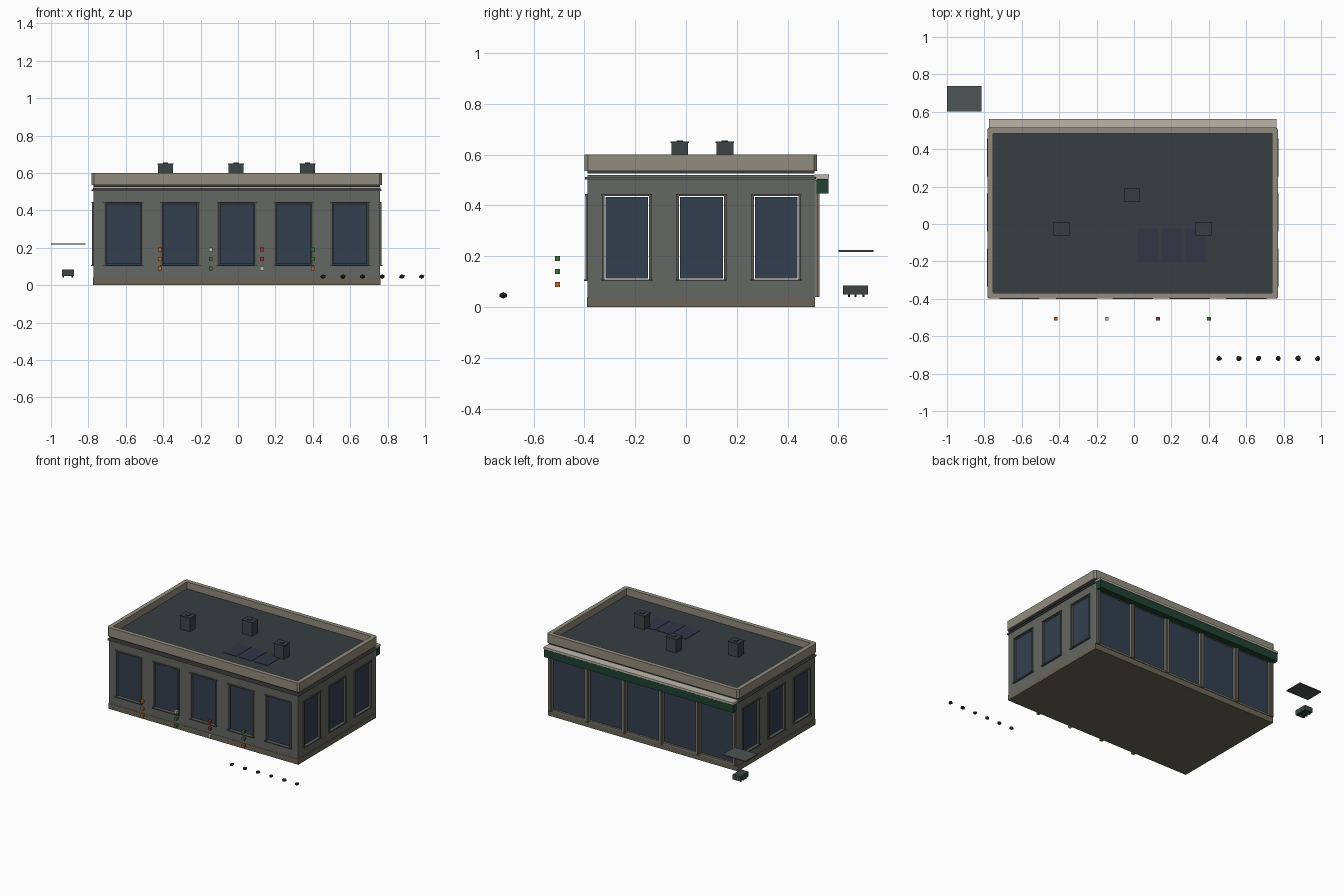
import bpy, bmesh, random
from mathutils import Vector

if "Cube" in bpy.data.objects:
    bpy.data.objects.remove(bpy.data.objects["Cube"])

random.seed(3)
mats = {}
COL = dict(wall=(.13, .135, .125), stone=(.29, .265, .215), base=(.145, .13, .095), trim=(.10, .095, .08),
           post=(.20, .185, .15), glass=(.034, .05, .078), roof=(.038, .047, .054),
           metal=(.048, .06, .06), dark=(.012, .012, .012), canopy=(.075, .09, .088),
           awning=(.014, .055, .034), pale=(.50, .47, .41), orange=(.50, .14, .02), green=(.04, .18, .03),
           red=(.33, .04, .03), white=(.55, .55, .52), leaf=(.018, .026, .012), panel=(.03, .04, .062))


def finish(name, bm, colour):
    me = bpy.data.meshes.new(name)
    bmesh.ops.recalc_face_normals(bm, faces=bm.faces)
    bm.to_mesh(me)
    bm.free()
    ob = bpy.data.objects.new(name, me)
    bpy.context.collection.objects.link(ob)
    if colour not in mats:
        mats[colour] = bpy.data.materials.new(colour)
        mats[colour].diffuse_color = (*COL[colour], 1)
    me.materials.append(mats[colour])
    return ob


def boxes(name, items, colour):
    """One object from boxes given as (x0, x1, y0, y1, z0, z1)."""
    bm = bmesh.new()
    for b in items:
        vs = bmesh.ops.create_cube(bm, size=1)['verts']
        for v in vs:
            v.co = Vector([(b[2*i] + b[2*i+1]) / 2 + v.co[i] * (b[2*i+1] - b[2*i]) for i in range(3)])
    return finish(name, bm, colour)


def ring(name, x0, x1, y0, y1, z0, z1, t, c, colour):
    """Rectangular band of thickness t with chamfered outer corners c."""
    def loop(k, c):
        a, b, d, e = x0 + k, x1 - k, y0 + k, y1 - k
        return [(a+c, d), (b-c, d), (b, d+c), (b, e-c), (b-c, e), (a+c, e), (a, e-c), (a, d+c)]
    bm = bmesh.new()
    path = [(0, z0), (0, z1), (t, z1), (t, z0)]
    rows = [[bm.verts.new((x, y, z)) for x, y in loop(k, c if k == 0 else .001)] for k, z in path]
    for i in range(4):
        for j in range(8):
            k = (j + 1) % 8
            bm.faces.new((rows[i][j], rows[i][k], rows[(i+1) % 4][k], rows[(i+1) % 4][j]))
    return finish(name, bm, colour)


X0, X1, Y0, Y1 = -.773, .759, -.388, .506
T = .018


# side frames: u along the wall, d outward from the wall face
def side(which):
    def f(u0, u1, d0, d1, z0, z1):
        if which == 'front':
            return (u0, u1, Y0 - d1, Y0 - d0, z0, z1)
        if which == 'back':
            return (u0, u1, Y1 + d0, Y1 + d1, z0, z1)
        if which == 'right':
            return (X1 + d0, X1 + d1, u0, u1, z0, z1)
        return (X0 - d1, X0 - d0, u0, u1, z0, z1)
    return f


def windowed_wall(which, a, b, centres, w):
    f = side(which)
    zb, zt, h = .109, .438, w / 2
    edges = [a] + [e for c in centres for e in (c - h, c + h)] + [b]
    wall = [f(a, b, -T, 0, .035, zb), f(a, b, -T, 0, zt, .52)]
    wall += [f(edges[i], edges[i+1], -T, 0, zb, zt) for i in range(0, len(edges), 2)]
    boxes(which + '_wall', wall, 'wall')
    g, trim = .004, []
    for c in centres:
        trim += [f(c-h-.010, c-h, -.002, .007, zb, zt), f(c+h, c+h+.010, -.002, .007, zb, zt),
                 f(c-h-.012, c+h+.012, -.002, .009, zt, zt+.007),
                 f(c-h-.013, c+h+.013, -.002, .013, zb-.007, zb)]
    boxes(which + '_window_trim', trim, 'trim')
    boxes(which + '_glass', [f(c-h+g, c+h-g, -.013, -.006, zb+g, zt-g) for c in centres], 'glass')


# walls and windows
windowed_wall('front', X0, X1, [-.612 + .303 * i for i in range(5)], .19)
for s in ('left', 'right'):
    windowed_wall(s, Y0 + T, Y1, [-.233, .061, .355], .176)

# shopfront at the back
boxes('plinth', [(X0 - .002, X1 + .002, Y0 - .002, Y1 + .002, 0, .04)], 'base')
f = side('back')
posts = [X0 + .018 + i * (X1 - X0 - .036) / 5 for i in range(6)]
boxes('shopfront_posts', [f(p - .016, p + .016, -T, .012, .04, .5) for p in posts]
      + [f(p - .007, p + .007, .01, .019, .04, .5) for p in posts], 'post')
boxes('shopfront_glass', [f(a + .018, b - .018, -.012, -.005, .055, .45)
                          for a, b in zip(posts, posts[1:])], 'glass')
boxes('shopfront_rails', [f(X0, X1, -T, .006, .04, .053), f(X0, X1, -T, 0, .45, .52)], 'post')
boxes('awning_fascia', [f(X0, X1, .008, .054, .448, .504)], 'awning')
boxes('awning_cap', [f(X0 - .002, X1 + .002, 0, .056, .506, .521)], 'pale')

# cornice, roof and parapet
ring('cornice', X0 - .009, X1 + .009, Y0 - .009, Y1 + .006, .503, .511, .012, .004, 'wall')
boxes('roof_slab', [(X0, X1, Y0, Y1, .525, .55)], 'roof')
ring('parapet', X0 - .011, X1 + .011, Y0 - .011, Y1 + .01, .535, .6, .031, .013, 'stone')

# rooftop units and skylights
for i, (x, y) in enumerate([(-.388, -.025), (-.01, .153), (.371, -.025)]):
    boxes(f'roof_vent_{i}', [(x-.04, x+.04, y-.033, y+.033, .55, .646)], 'metal')
    boxes(f'roof_vent_cap_{i}', [(x-.043, x+.043, y-.036, y+.036, .646, .651),
                                 (x-.014, x+.014, y-.013, y+.013, .651, .655)], 'roof')
boxes('skylights', [(x, x + .107, -.2, -.028, .549, .553) for x in (.02, .146, .272)], 'panel')

# small coloured crates in front, bottom to top
stacks = [('orange', 'orange', 'orange'), ('green', 'green', 'white'),
          ('white', 'red', 'red'), ('orange', 'green', 'green')]
for i, stack in enumerate(stacks):
    x = -.419 + .2735 * i
    for j, col in enumerate(stack):
        z = .089 + .051 * j
        boxes(f'crate_{i}_{j}', [(x-.01, x+.01, -.516, -.496, z-.01, z+.01)], col)

# row of low shrubs
for i in range(6):
    bm = bmesh.new()
    bmesh.ops.create_icosphere(bm, subdivisions=1, radius=1)
    for v in bm.verts:
        k = random.uniform(.85, 1.1)
        v.co = Vector((v.co.x * .016 * k + .455 + .1055 * i, v.co.y * .016 * k - .719,
                       v.co.z * .012 * k + .046))
    finish(f'shrub_{i}', bm, 'leaf')

# bin with feet and the floating canopy above it
boxes('bin', [(-.941, -.878, .618, .716, .05, .085)], 'metal')
boxes('bin_feet', [(x-.004, x+.004, y-.004, y+.004, .04, .051)
                   for x in (-.933, -.886) for y in (.642, .667, .698)], 'dark')
boxes('canopy', [(-1, -.815, .601, .738, .217, .224)], 'canopy')

for m in bpy.data.materials:
    if m.users and not m.is_grease_pencil:
        m.use_nodes = True
        m.node_tree.nodes["Principled BSDF"].inputs["Base Color"].default_value = m.diffuse_color
